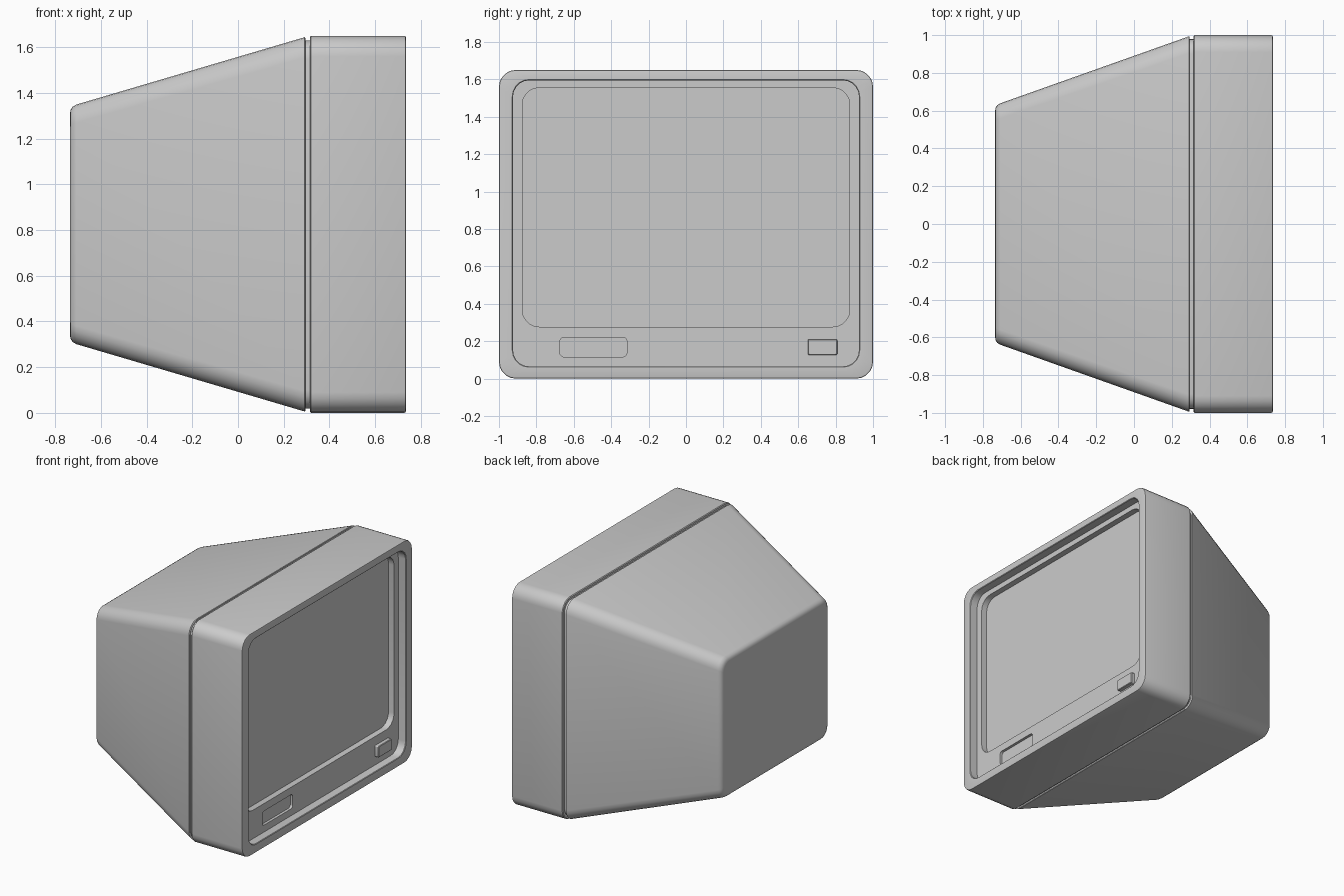
import bpy, bmesh, math

if "Cube" in bpy.data.objects:
    bpy.data.objects.remove(bpy.data.objects["Cube"])


def rounded_rect(x, hw, z0, z1, r, seg=5):
    """Rounded rectangle in the YZ plane at depth x."""
    pts = []
    corners = [(hw - r, z1 - r), (-hw + r, z1 - r), (-hw + r, z0 + r), (hw - r, z0 + r)]
    for i, (cy, cz) in enumerate(corners):
        for k in range(seg + 1):
            a = math.pi / 2 * (i + k / seg)
            pts.append((x, cy + r * math.cos(a), cz + r * math.sin(a)))
    return pts


def loft(name, sections, cy=0.0):
    """Skin a closed solid through a series of (x, half width, z0, z1, radius)."""
    bm = bmesh.new()
    rings = [[bm.verts.new((x, y + cy, z)) for x, y, z in rounded_rect(*s)] for s in sections]
    n = len(rings[0])
    for a, b in zip(rings, rings[1:]):
        for i in range(n):
            j = (i + 1) % n
            bm.faces.new((a[i], a[j], b[j], b[i]))
    bm.faces.new(rings[0])
    bm.faces.new(rings[-1])
    bmesh.ops.recalc_face_normals(bm, faces=bm.faces)
    mesh = bpy.data.meshes.new(name)
    bm.to_mesh(mesh)
    bm.free()
    ob = bpy.data.objects.new(name, mesh)
    bpy.context.collection.objects.link(ob)
    return ob


def activate(ob):
    bpy.ops.object.select_all(action='DESELECT')
    ob.select_set(True)
    bpy.context.view_layer.objects.active = ob


# Tapered rear housing with a softened back edge
rear = loft("rear_housing", [
    (-0.735, 0.600, 0.340, 1.310, 0.065),
    (-0.733, 0.615, 0.325, 1.325, 0.070),
    (-0.724, 0.629, 0.311, 1.339, 0.075),
    (-0.708, 0.639, 0.301, 1.349, 0.080),
    (0.292, 0.994, 0.006, 1.644, 0.090),
    (0.295, 0.990, 0.010, 1.640, 0.088)])

# Inset strip forming the seam between the housings
seam = loft("seam_strip", [
    (0.290, 0.980, 0.020, 1.630, 0.080),
    (0.320, 0.980, 0.020, 1.630, 0.080)])

# Front bezel: outer shell, stepped recess, control panel and sunken screen
bezel = loft("front_bezel", [
    (0.315, 0.995, 0.005, 1.645, 0.087),
    (0.320, 1.000, 0.000, 1.650, 0.090),
    (0.727, 1.000, 0.000, 1.650, 0.090),
    (0.733, 0.998, 0.002, 1.648, 0.089),
    (0.735, 0.992, 0.008, 1.642, 0.086),
    (0.735, 0.929, 0.061, 1.599, 0.090),
    (0.731, 0.925, 0.065, 1.595, 0.088),
    (0.672, 0.925, 0.065, 1.595, 0.088),
    (0.672, 0.875, 0.277, 1.555, 0.090),
    (0.627, 0.875, 0.277, 1.555, 0.090)])

# Shallow badge pocket cut into the control panel
cutter = loft("pocket_cutter", [
    (0.652, 0.179, 0.116, 0.221, 0.022),
    (0.720, 0.179, 0.116, 0.221, 0.022)], cy=-0.495)
cutter.hide_render = True
cut = bezel.modifiers.new("pocket", 'BOOLEAN')
cut.operation = 'DIFFERENCE'
cut.solver = 'EXACT'
cut.object = cutter
activate(bezel)
bpy.ops.object.modifier_apply(modifier=cut.name)
bpy.data.objects.remove(cutter, do_unlink=True)

# Raised power button
button = loft("power_button", [
    (0.660, 0.079, 0.126, 0.210, 0.008),
    (0.698, 0.079, 0.126, 0.210, 0.008),
    (0.702, 0.075, 0.130, 0.206, 0.006)], cy=0.73)

for ob in (rear, seam, bezel, button):
    activate(ob)
    bpy.ops.object.shade_smooth_by_angle(angle=math.radians(30))
